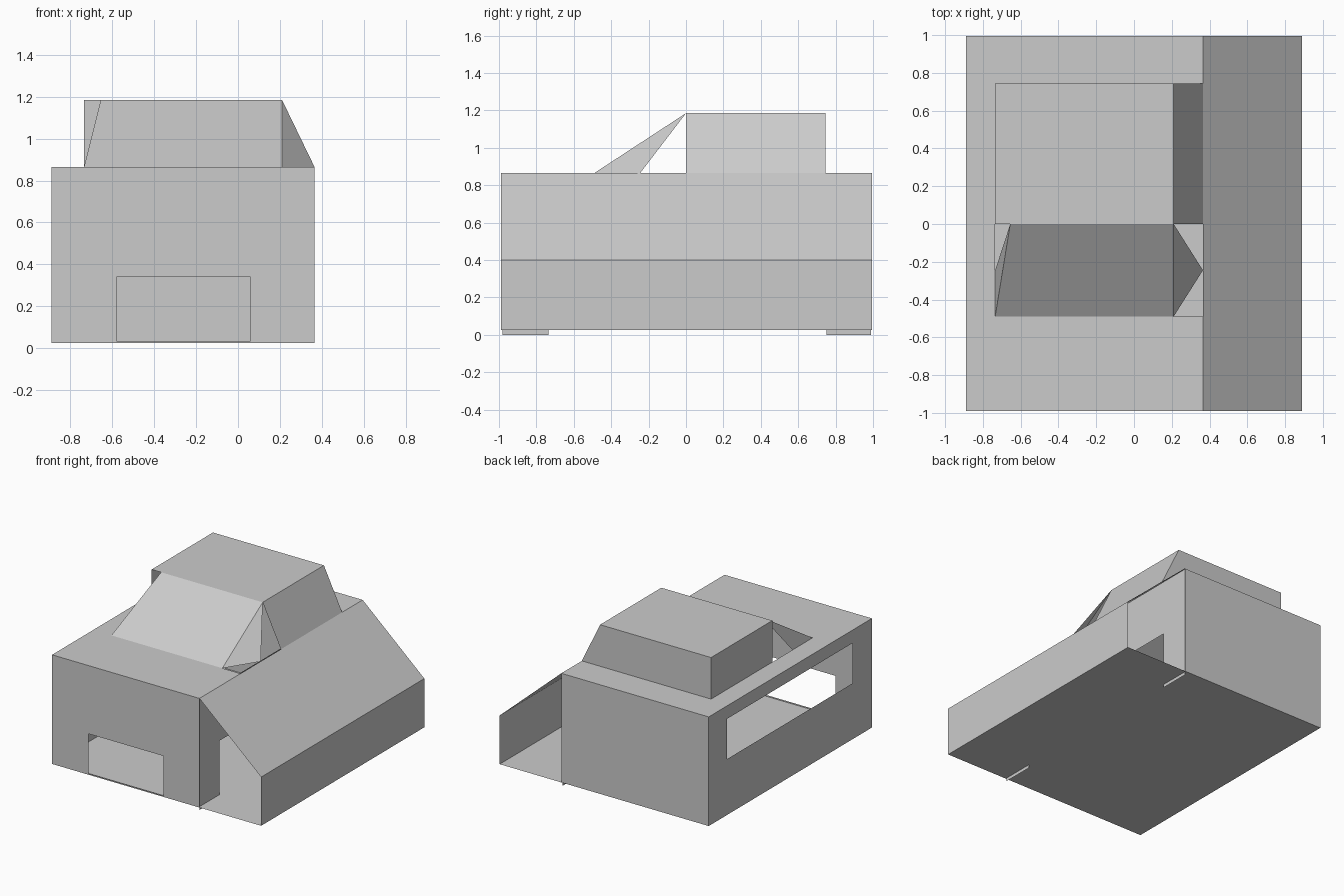
import bpy

if "Cube" in bpy.data.objects:
    bpy.data.objects.remove(bpy.data.objects["Cube"])

XL, XM, XR = -0.89, 0.365, 0.89      # left wall, inner right wall, outer right wall
YF, YB = -0.99, 0.995                # front and back
Z0, Z1 = 0.025, 0.865                # floor and roof heights


def sheet(name, polys):
    """Object made of thin flat polygons."""
    verts, faces = [], []
    for poly in polys:
        faces.append(list(range(len(verts), len(verts) + len(poly))))
        verts += poly
    mesh = bpy.data.meshes.new(name)
    mesh.from_pydata(verts, [], faces)
    mesh.update()
    obj = bpy.data.objects.new(name, mesh)
    bpy.context.collection.objects.link(obj)
    return obj


def panel(name, place, outer, hole=None):
    """Rectangle (a0, b0, a1, b1), optionally cut by a rectangular hole."""
    a0, b0, a1, b1 = outer
    rects = [outer]
    if hole:
        c0, d0, c1, d1 = hole
        rects = [(a0, b0, c0, b1), (c1, b0, a1, b1),
                 (c0, b0, c1, d0), (c0, d1, c1, b1)]
    rects = [r for r in rects if r[2] - r[0] > 1e-6 and r[3] - r[1] > 1e-6]
    return sheet(name, [[place(p, q), place(r, q), place(r, s), place(p, s)]
                        for p, q, r, s in rects])


def at_x(x):
    return lambda a, b: (x, a, b)


def at_y(y):
    return lambda a, b: (a, y, b)


def at_z(z):
    return lambda a, b: (a, b, z)


# Body walls, floor and roof
panel("front_wall", at_y(YF), (XL, Z0, XM, Z1), (-0.58, 0.035, 0.06, 0.34))
panel("back_wall", at_y(YB), (XL, Z0, XM, Z1))
panel("left_wall", at_x(XL), (YF, Z0, YB, Z1), (-0.755, 0.455, 0.77, 0.765))
panel("inner_wall", at_x(0.357), (-0.98, 0, 0.99, Z1), (-0.735, 0, 0.75, 0.44))
panel("floor", at_z(Z0), (XL, YF, XM, YB))
panel("roof", at_z(Z1), (XL, YF, XM, YB), (-0.735, -0.49, XM, 0.745))

# Open-ended side aisle: slope, outer wall, floor
profile = [(XM, Z1), (XR, 0.40), (XR, Z0), (XM, Z0)]
sheet("side_aisle", [[(a, YF, b), (c, YF, d), (c, YB, d), (a, YB, b)]
                     for (a, b), (c, d) in zip(profile, profile[1:])])

# Raised cabin, open at the front
L, R, T, B = -0.735, 0.21, 1.185, 0.745
outline = [(L, Z1), (L, T), (R, T), (XM, Z1)]
cabin = [[(a, 0, b), (c, 0, d), (c, B, d), (a, B, b)]
         for (a, b), (c, d) in zip(outline, outline[1:])]
cabin.append([(x, B, z) for x, z in outline])
sheet("cabin", cabin)

# Sloping windscreen with side flaps
F, M, W = -0.49, -0.245, -0.655
apex_l, apex_r = (W, 0, T), (R, 0, T)
sheet("windscreen", [
    [apex_l, (-0.58, F, Z1), (R, F, Z1), apex_r],
    [apex_l, (L, F, Z1), (-0.58, F, Z1)],
    [apex_l, (L, M, Z1), (L, F, Z1)],
    [apex_r, (R, F, Z1), (XM, M, Z1)],
])
